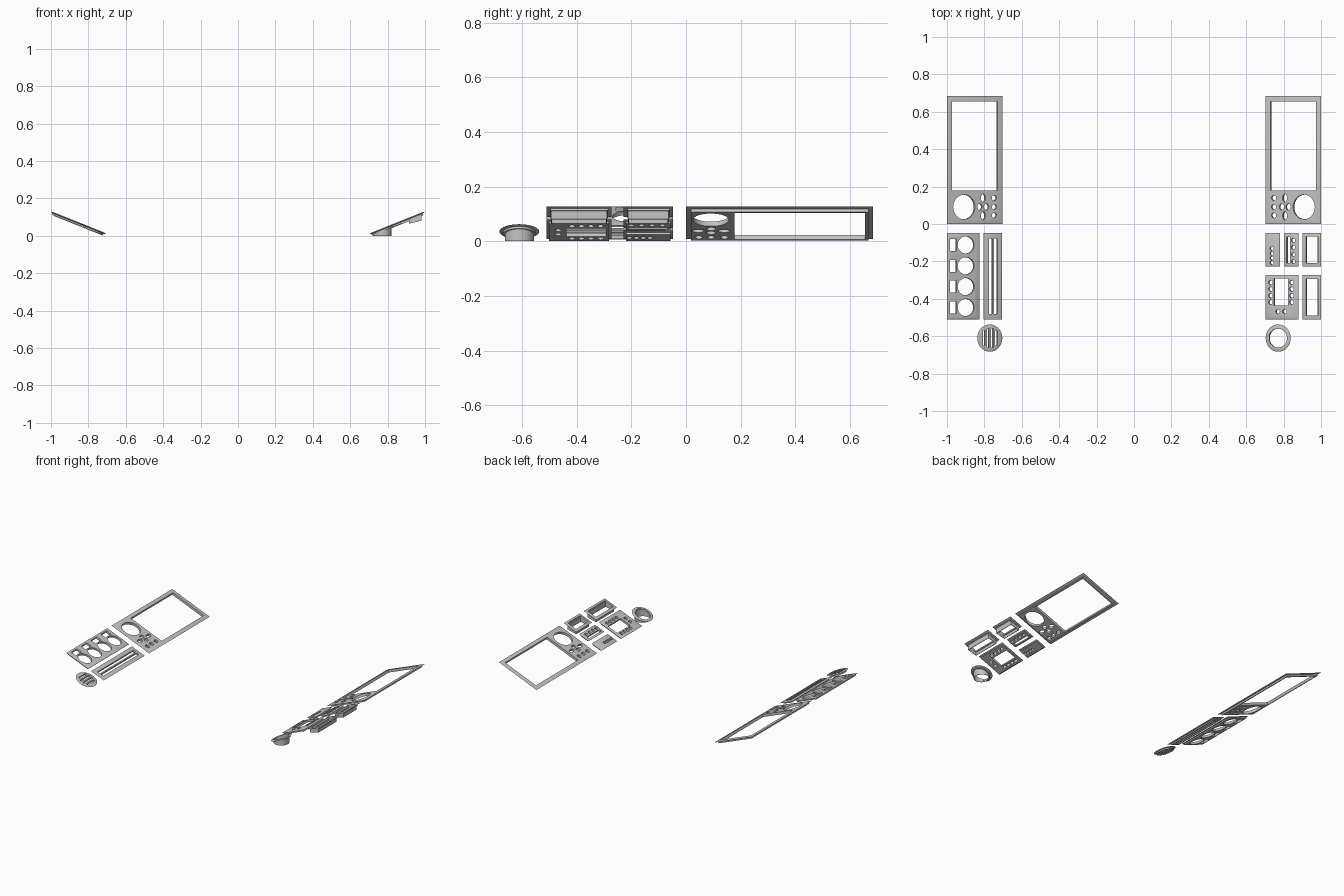
import bpy, bmesh, math
from mathutils import Matrix

cube = bpy.data.objects.get("Cube")
if cube:
    bpy.data.objects.remove(cube, do_unlink=True)

grey = bpy.data.materials.new("trim_grey")
grey.use_nodes = True
grey.diffuse_color = (0.55, 0.55, 0.55, 1)
grey.node_tree.nodes["Principled BSDF"].inputs["Base Color"].default_value = (0.55, 0.55, 0.55, 1)

SLOPE, TOP = 0.4, 0.127
TILT = math.atan(SLOPE)


def plane_z(x):
    return TOP - SLOPE * (1 - x)


def rect(x0, x1, y0, y1):
    return lambda i=0: [(x0 + i, y0 + i), (x1 - i, y0 + i), (x1 - i, y1 - i), (x0 + i, y1 - i)]


def oval(x, y, rx, ry, n=32):
    return lambda i=0: [(x + (rx - i) * math.cos(math.tau * k / n),
                         y + (ry - i) * math.sin(math.tau * k / n)) for k in range(n)]


def ring(bm, outline, height):
    return [bm.verts.new((x, y, height(x))) for x, y in outline]


def flat(z):
    return lambda x: z


def bridge(bm, a, b):
    for k in range(len(a)):
        m = (k + 1) % len(a)
        bm.faces.new((a[k], a[m], b[m], b[k]))


def loop_edges(bm, loop):
    return [bm.edges.get((a, b)) or bm.edges.new((a, b))
            for a, b in zip(loop, loop[1:] + loop[:1])]


def finish(bm, name):
    bmesh.ops.recalc_face_normals(bm, faces=bm.faces[:])
    mesh = bpy.data.meshes.new(name)
    bm.to_mesh(mesh)
    bm.free()
    mesh.materials.append(grey)
    obj = bpy.data.objects.new(name, mesh)
    bpy.context.collection.objects.link(obj)
    bpy.ops.object.select_all(action='DESELECT')
    obj.select_set(True)
    bpy.context.view_layer.objects.active = obj
    bpy.ops.object.shade_smooth_by_angle(angle=math.radians(30))


def lean(side):
    """Shear a flat layout onto the slope, rising towards the outside."""
    return Matrix(((side, 0, -side * math.sin(TILT), 0), (0, 1, 0, 0),
                   (SLOPE, 0, math.cos(TILT), TOP - SLOPE), (0, 0, 0, 1)))


def panel(name, side, outline, holes, lip=0.008, rise=0.004, depth=0.011):
    """Bevelled plate with a thin overhanging lip and cut openings."""
    bm = bmesh.new()
    loops = [ring(bm, outline(i), flat(z)) for i, z in
             ((lip, rise), (0, 0), (lip * 1.1, -0.003), (lip * 1.1, -depth))]
    for a, b in zip(loops, loops[1:]):
        bridge(bm, a, b)
    upper, lower = loop_edges(bm, loops[0]), loop_edges(bm, loops[-1])
    for hole in holes:
        a, b = ring(bm, hole(), flat(rise)), ring(bm, hole(), flat(-depth))
        bridge(bm, a, b)
        upper += loop_edges(bm, a)
        lower += loop_edges(bm, b)
    for edges in (upper, lower):
        bmesh.ops.triangle_fill(bm, use_beauty=True, edges=edges, normal=(0, 0, 1))
    bm.transform(lean(side))
    finish(bm, name)


def sleeve(name, outline, bottom, wall=0.003):
    """Upright open tube hanging below a sloped plate on the left side."""
    bm = bmesh.new()
    outer_top, outer_low, inner_low, inner_top = [
        ring(bm, outline(inset), height) for inset, height in
        ((0, plane_z), (0, bottom), (wall, bottom), (wall, plane_z))]
    for a, b in ((outer_top, outer_low), (outer_low, inner_low),
                 (inner_low, inner_top), (inner_top, outer_top)):
        bridge(bm, a, b)
    finish(bm, name)


# Screen bezels with dial opening, direction pad and a column of buttons
bezel_holes = [rect(0.73, 0.974, 0.178, 0.655), oval(0.91, 0.091, 0.058, 0.066)]
bezel_holes += [oval(0.808, y, 0.012, 0.022) for y in (0.139, 0.044)]
bezel_holes += [oval(x, 0.0915, 0.013, 0.017) for x in (0.826, 0.791)]
bezel_holes += [oval(0.749, y, 0.013, 0.014, 20) for y in (0.14, 0.0915, 0.046)]
for name, side in (("right_screen_bezel", -1), ("left_screen_bezel", 1)):
    panel(name, side, rect(0.703, 1.0, 0.0, 0.685), bezel_holes, lip=0.016, depth=0.014)

# Right side: gauge panel, slotted panel and louvred vent
gauge_holes = []
for k in range(4):
    y = -0.112 - 0.1115 * k
    gauge_holes += [oval(0.9, y, 0.044, 0.046), rect(0.95, 0.985, y - 0.032, y + 0.032)]
panel("gauge_panel", -1, rect(0.827, 1.0, -0.51, -0.048), gauge_holes)
panel("slot_panel", -1, rect(0.705, 0.805, -0.51, -0.048),
      [rect(x, x + 0.018, -0.48, -0.077) for x in (0.732, 0.758)], lip=0.016)

VENT_X, VENT_Y = 0.771, -0.61
louvres = []
for k in range(4):
    dx = -0.033 + 0.022 * k
    half = math.sqrt(0.052 ** 2 - dx ** 2)
    louvres.append(rect(VENT_X + dx - 0.006, VENT_X + dx + 0.006, VENT_Y - half, VENT_Y + half))
panel("louvred_vent", -1, oval(VENT_X, VENT_Y, 0.067, 0.073, 40), louvres, lip=0.012)

# Left side: small button panels
panel("button_strip", 1, rect(0.703, 0.78, -0.228, -0.048),
      [oval(0.738, -0.132 - 0.025 * k, 0.01, 0.01, 16) for k in range(4)])
panel("slider_panel", 1, rect(0.805, 0.879, -0.228, -0.048),
      [rect(0.818, 0.835, -0.208, -0.07)] +
      [oval(0.853, -0.087 - 0.038 * k, 0.01, 0.011, 16) for k in range(4)])

# Left side: control panel with a central display opening
control_holes = [rect(0.75, 0.824, -0.437, -0.292)]
control_holes += [oval(x, -0.313 - 0.035 * k, 0.011, 0.012, 16)
                  for x in (0.732, 0.844) for k in range(4)]
control_holes += [oval(x, -0.468, 0.011, 0.012, 16) for x in (0.77, 0.807)]
panel("control_panel", 1, rect(0.703, 0.879, -0.51, -0.273), control_holes)

# Left side: switch frames with pockets whose floors slope less than the plate
for name, y0, y1 in (("rear_switch", -0.228, -0.048), ("front_switch", -0.51, -0.273)):
    panel(name + "_frame", 1, rect(0.902, 1.0, y0, y1),
          [rect(0.92, 0.984, y0 + 0.02, y1 - 0.02)], lip=0.012)
    sleeve(name + "_pocket", rect(0.914, 0.982, y0 + 0.016, y1 - 0.016),
           lambda x: 0.064 + 0.25 * (x - 0.914))

# Left side: open vent ring with duct
panel("vent_ring", 1, oval(VENT_X, VENT_Y, 0.067, 0.073, 40),
      [oval(VENT_X, VENT_Y, 0.049, 0.052, 40)], lip=0.012)
sleeve("vent_duct", oval(VENT_X, VENT_Y, 0.05, 0.053, 40), flat(0))
